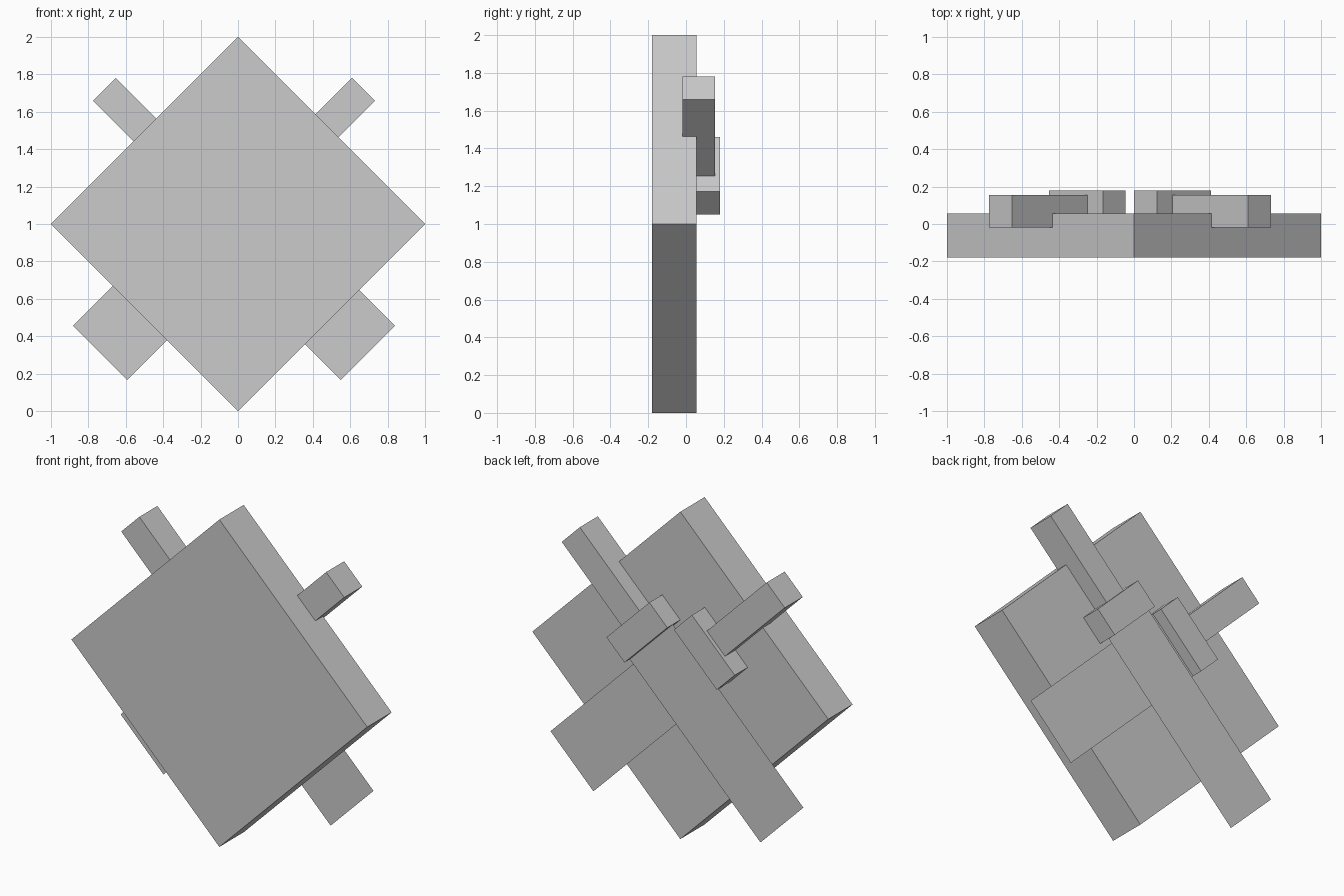
import bpy
from math import radians, sqrt
from mathutils import Matrix, Vector

if "Cube" in bpy.data.objects:
    bpy.data.objects.remove(bpy.data.objects["Cube"])

TILT = radians(45)


def box(name, frame, centre, size):
    """Box placed in a tilted frame (x across, y depth, z along)."""
    bpy.ops.mesh.primitive_cube_add(size=1)
    ob = bpy.context.object
    ob.name = name
    ob.data.transform(frame @ Matrix.Translation(centre) @ Matrix.Diagonal((*size, 1)))
    return ob


def sheet(name, frame, width, y, z0, z1):
    """Flat sheet without thickness, lying in the x-z plane of the frame."""
    w = width / 2
    pts = [(-w, y, z0), (-w, y, z1), (w, y, z1), (w, y, z0)]
    me = bpy.data.meshes.new(name)
    me.from_pydata([frame @ Vector(p) for p in pts], [], [(0, 1, 2, 3)])
    ob = bpy.data.objects.new(name, me)
    bpy.context.collection.objects.link(ob)
    return ob


# Square shield standing on its corner
shield_frame = Matrix.Translation((0, 0, 1)) @ Matrix.Rotation(TILT, 4, 'Y')
box("shield", shield_frame, (0, -0.0625, 0), (sqrt(2), 0.235, sqrt(2)))

# Two crossed swords on the back, mirrored about x = -0.022
for side, s, blade_y in (("right", 1, 0.128), ("left", -1, 0.11)):
    frame = (Matrix.Translation((-0.022 + s * 0.228, 0, 1.255))
             @ Matrix.Rotation(s * TILT, 4, 'Y'))
    box(f"{side}_sword_guard", frame, (0, 0.0675, 0), (0.41, 0.225, 0.172))
    box(f"{side}_sword_grip", frame, (0, 0.0675, 0.371), (0.173, 0.174, 0.572))
    sheet(f"{side}_sword_blade", frame, 0.41, blade_y, -1.335, -0.086)
